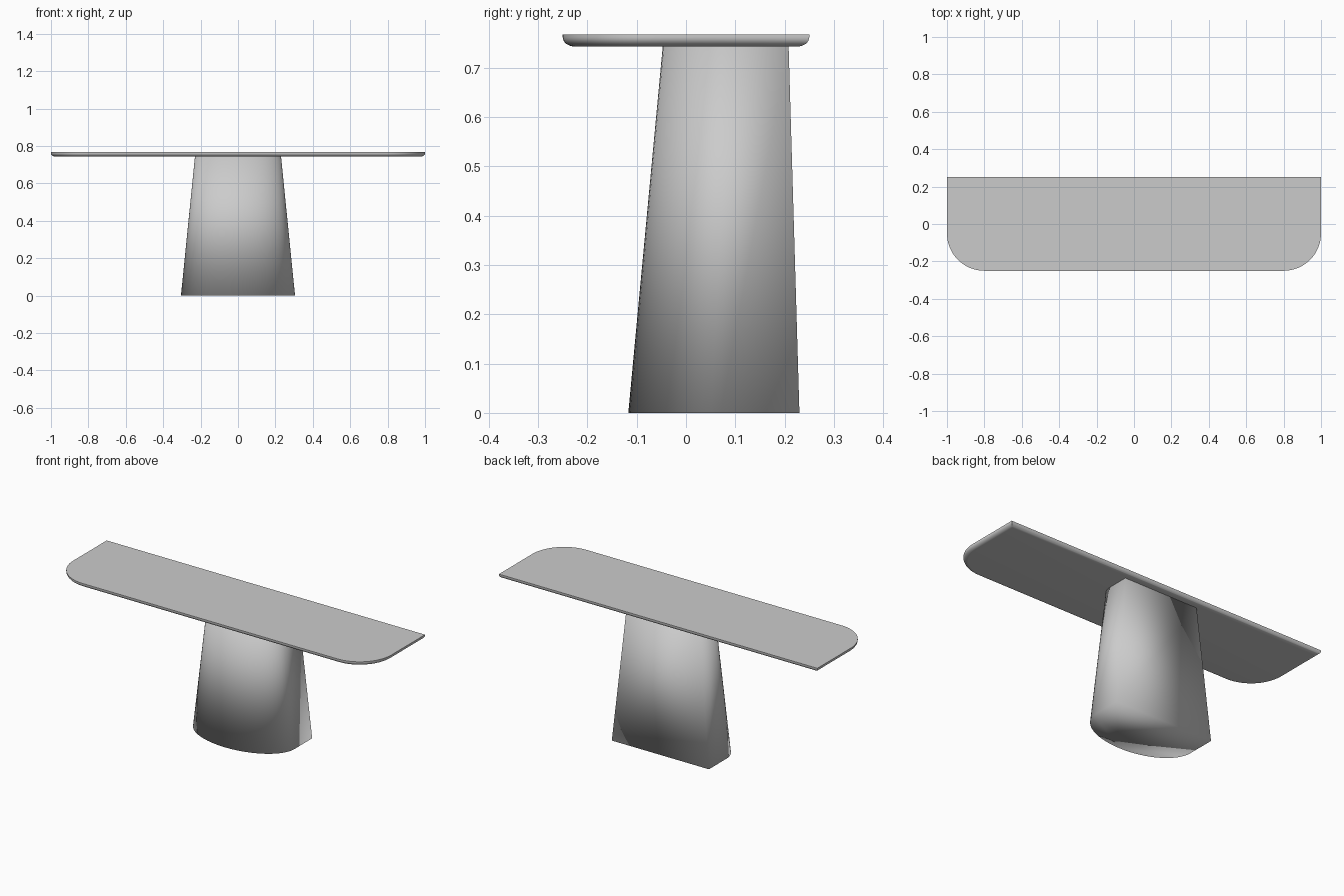
import bpy, bmesh
from math import sin, cos, pi

cube = bpy.data.objects.get("Cube")
if cube:
    bpy.data.objects.remove(cube)

STEPS = 16          # segments per quarter turn
TOP_Z = 0.767
UNDER_Z = 0.743

grey = bpy.data.materials.new("plain_grey")
grey.use_nodes = True
colour = (0.6, 0.6, 0.6, 1)
grey.diffuse_color = colour
grey.node_tree.nodes["Principled BSDF"].inputs["Base Color"].default_value = colour


def arc(cx, cy, rx, ry, start, end, steps=STEPS):
    return [(cx + rx * cos(start + (end - start) * i / steps),
             cy + ry * sin(start + (end - start) * i / steps)) for i in range(steps + 1)]


def loft(bm, rings):
    """Skin a list of (outline, z) rings from bottom to top; return the vertex loops."""
    loops = [[bm.verts.new((x, y, z)) for x, y in outline] for outline, z in rings]
    for low, high in zip(loops, loops[1:]):
        for i in range(len(low)):
            j = (i + 1) % len(low)
            bm.faces.new((low[i], low[j], high[j], high[i]))
    return loops


def finish(name, bm):
    mesh = bpy.data.meshes.new(name)
    bm.normal_update()
    bm.to_mesh(mesh)
    bm.free()
    mesh.materials.append(grey)
    obj = bpy.data.objects.new(name, mesh)
    bpy.context.collection.objects.link(obj)
    bpy.ops.object.select_all(action='DESELECT')
    obj.select_set(True)
    bpy.context.view_layer.objects.active = obj
    return obj


# Tabletop: square back corners, round front corners, rounded lower edge
def top_outline(inset):
    r = 0.2 - inset
    left = arc(-0.8, -0.05, r, r, pi, 1.5 * pi)
    right = arc(0.8, -0.05, r, r, 1.5 * pi, 2 * pi)
    return left + right + [(1 - inset, 0.25 - inset), (-1 + inset, 0.25 - inset)]


bm = bmesh.new()
rings = []
for i in range(9):
    t = i / 8 * pi / 2
    rings.append((top_outline(0.024 * (1 - sin(t))), UNDER_Z + 0.019 * (1 - cos(t))))
rings.append((top_outline(0), TOP_Z))
loops = loft(bm, rings)
bm.faces.new(reversed(loops[0]))
bm.faces.new(loops[-1])
finish("tabletop", bm)
bpy.ops.object.shade_smooth_by_angle(angle=0.6)


# Pedestal: flat back, straight sides and a bowed front, tapering upwards
def base_outline(half_width, front, side, back):
    bow = arc(0, side, half_width, side - front, pi, 2 * pi, 2 * STEPS)
    return bow + [(half_width, back), (-half_width, back)]


bm = bmesh.new()
loops = loft(bm, [(base_outline(0.305, -0.117, 0.07, 0.23), 0),
                  (base_outline(0.23, -0.047, 0.088, 0.208), UNDER_Z + 0.002)])
# End caps fan out from the middle of the bowed front
for loop, flip in zip(loops, (True, False)):
    n = len(loop)
    fan = loop[STEPS:] + loop[:STEPS]
    for i in range(1, n - 1):
        tri = (fan[0], fan[i], fan[i + 1])
        bm.faces.new(tri[::-1] if flip else tri)
finish("pedestal", bm)
bpy.ops.object.shade_smooth()
